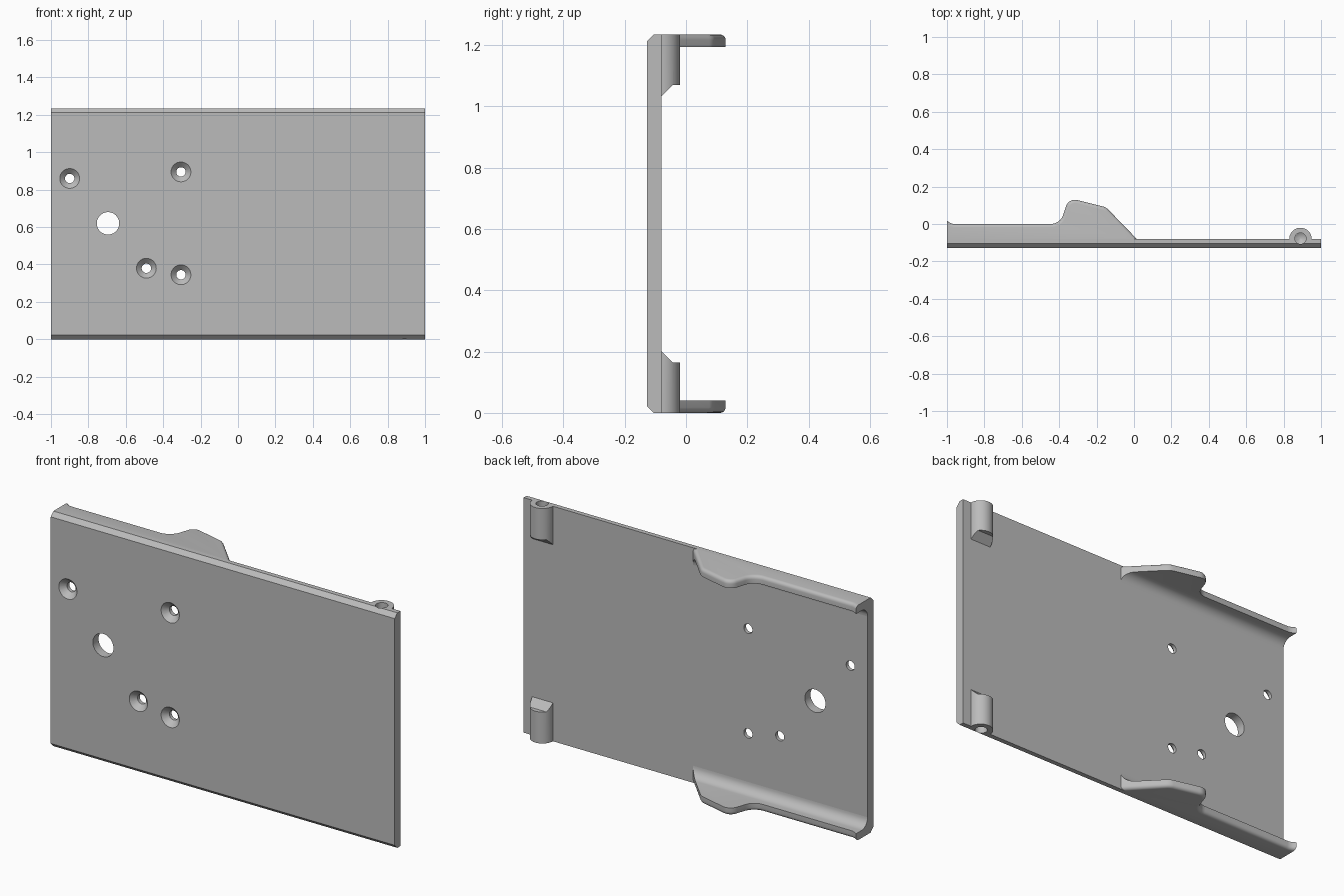
import bpy, bmesh
from math import radians, pi, tan, cos, sin
from mathutils import Matrix, Vector

if "Cube" in bpy.data.objects:
    bpy.data.objects.remove(bpy.data.objects["Cube"], do_unlink=True)

HALF = 0.6175                     # half height; parts are built about mid height
FRONT, BACK = -0.127, -0.08       # plate faces

grey = bpy.data.materials.new("plain_grey")
grey.use_nodes = True
colour = (0.5, 0.5, 0.5, 1)
grey.diffuse_color = colour
grey.node_tree.nodes["Principled BSDF"].inputs["Base Color"].default_value = colour


def add_object(name, bm):
    bmesh.ops.recalc_face_normals(bm, faces=bm.faces)
    mesh = bpy.data.meshes.new(name)
    bm.to_mesh(mesh)
    bm.free()
    mesh.materials.append(grey)
    obj = bpy.data.objects.new(name, mesh)
    obj.location.z = HALF
    bpy.context.collection.objects.link(obj)
    return obj


def prism(points, axis, start, end):
    """Extrude a 2D outline along x (points are y, z) or z (points are x, y)."""
    bm = bmesh.new()
    place = (lambda a, b: (start, a, b)) if axis == "x" else (lambda a, b: (a, b, start))
    face = bm.faces.new([bm.verts.new(place(*p)) for p in points])
    out = bmesh.ops.extrude_face_region(bm, geom=[face])
    shift = Vector((end - start, 0, 0)) if axis == "x" else Vector((0, 0, end - start))
    bmesh.ops.translate(bm, vec=shift,
                        verts=[v for v in out["geom"] if isinstance(v, bmesh.types.BMVert)])
    return bm


def rounded(corners, steps=8):
    """Outline with each (x, y, radius) corner replaced by an arc."""
    points = []
    for i, (x, y, r) in enumerate(corners):
        c = Vector((x, y))
        if r == 0:
            points.append(c)
            continue
        a = (Vector(corners[i - 1][:2]) - c).normalized()
        b = (Vector(corners[(i + 1) % len(corners)][:2]) - c).normalized()
        half = a.angle(b) / 2
        centre = c + (a + b).normalized() * r / sin(half)
        p, q = c + a * r / tan(half), c + b * r / tan(half)
        sweep = (p - centre).angle_signed(q - centre)
        for k in range(steps + 1):
            t = -sweep * k / steps
            points.append(centre + Matrix.Rotation(t, 2) @ (p - centre))
    return points


def cone(r1, r2, depth, centre, along_y=False):
    bm = bmesh.new()
    turn = Matrix.Rotation(-pi / 2 if along_y else 0, 4, "X")
    bmesh.ops.create_cone(bm, cap_ends=True, segments=40, radius1=r1, radius2=r2,
                          depth=depth, matrix=Matrix.Translation(centre) @ turn)
    return bm


def finish(obj, cuts, mirror=False):
    """Apply (operation, bmesh) booleans, optionally mirror about mid height."""
    helpers = []
    for operation, bm in cuts:
        helper = add_object("cutter", bm)
        helper.hide_render = True
        helpers.append(helper)
        mod = obj.modifiers.new("cut", "BOOLEAN")
        mod.operation, mod.object, mod.solver = operation, helper, "EXACT"
    if mirror:
        mod = obj.modifiers.new("mirror", "MIRROR")
        mod.use_axis = (False, False, True)
        mod.use_clip = mod.use_mirror_merge = False
    bpy.context.view_layer.update()
    graph = bpy.context.evaluated_depsgraph_get()
    mesh = bpy.data.meshes.new_from_object(obj.evaluated_get(graph))
    obj.modifiers.clear()
    obj.data = mesh
    for helper in helpers:
        bpy.data.objects.remove(helper, do_unlink=True)
    bpy.ops.object.select_all(action="DESELECT")
    obj.select_set(True)
    bpy.context.view_layer.objects.active = obj
    bpy.ops.object.shade_smooth_by_angle(angle=radians(30))


# Blind hinge bore with a drill tip, shared by plate and bosses
PIN_X, PIN_Y, BORE = 0.89, -0.077, 0.03
TIP = HALF - 0.12


def bore_cuts(side):
    hole = cone(BORE, BORE, 0.17, (PIN_X, PIN_Y, side * (TIP + 0.085)))
    radii = (0, BORE) if side > 0 else (BORE, 0)
    tip = cone(*radii, 0.018, (PIN_X, PIN_Y, side * (TIP - 0.0085)))
    return [("DIFFERENCE", hole), ("DIFFERENCE", tip)]


# Main plate with chamfered front edges
bev = 0.022
outline = [(FRONT, bev - HALF), (FRONT + bev, -HALF), (BACK, -HALF),
           (BACK, HALF), (FRONT + bev, HALF), (FRONT, HALF - bev)]
plate = add_object("plate", prism(outline, "x", -1, 1))
cuts = [("DIFFERENCE", cone(0.06, 0.06, 0.3, (-0.695, -0.1, 0.62 - HALF), True))]
for x, z in [(-0.9, 0.86), (-0.305, 0.895), (-0.49, 0.38), (-0.305, 0.345)]:
    cuts.append(("DIFFERENCE", cone(0.025, 0.025, 0.3, (x, -0.1, z - HALF), True)))
    cuts.append(("DIFFERENCE", cone(0.063, 0.023, 0.04, (x, FRONT + 0.01, z - HALF), True)))
finish(plate, cuts + bore_cuts(1) + bore_cuts(-1))

# Side lips: filleted section trimmed to a wavy outline with a rounded rim
lip_bottom = HALF - 0.04
section = rounded([(BACK, HALF + 0.05, 0), (0.2, HALF + 0.05, 0), (0.2, lip_bottom, 0),
                   (BACK + 0.05, lip_bottom, 0)])
section += [(BACK + 0.05 * (1 - sin(t)), lip_bottom - 0.05 * (1 - cos(t)))
            for t in [pi / 2 * k / 8 for k in range(1, 9)]]
wave = rounded([(-1.1, 0.083, 0), (-0.975, 0, 0.06), (-0.395, 0, 0.07), (-0.349, 0.139, 0.05),
                (-0.15, 0.09, 0.07), (0.065, -0.1315, 0), (-1.1, -0.1315, 0)])
trim = prism(wave, "z", 0.3, HALF)
rim = []
for e in trim.edges:
    mid = (e.verts[0].co + e.verts[1].co) / 2
    if mid.z > HALF - 0.001 and mid.y > -0.12 and mid.x > -1.09:
        rim.append(e)
bmesh.ops.bevel(trim, geom=rim, offset=0.018, segments=4, profile=0.5, affect="EDGES")
lips = add_object("side_lips", prism(section, "x", -1, 0.1))
finish(lips, [("INTERSECT", trim)], mirror=True)

# Hinge bosses: half cylinders with a sloped inner end
arc = [(PIN_X + 0.06 * cos(pi * k / 24), BACK + 0.06 * sin(pi * k / 24)) for k in range(25)]
bosses = add_object("hinge_bosses", prism(arc, "z", 0.3, HALF))
shape = [(-0.1, HALF + 0.1), (0.1, HALF + 0.1), (0.1, HALF - 0.165),
         (-0.043, HALF - 0.165), (-0.1, HALF - 0.222)]
finish(bosses, [("INTERSECT", prism(shape, "x", 0.7, 1.1))] + bore_cuts(1), mirror=True)
